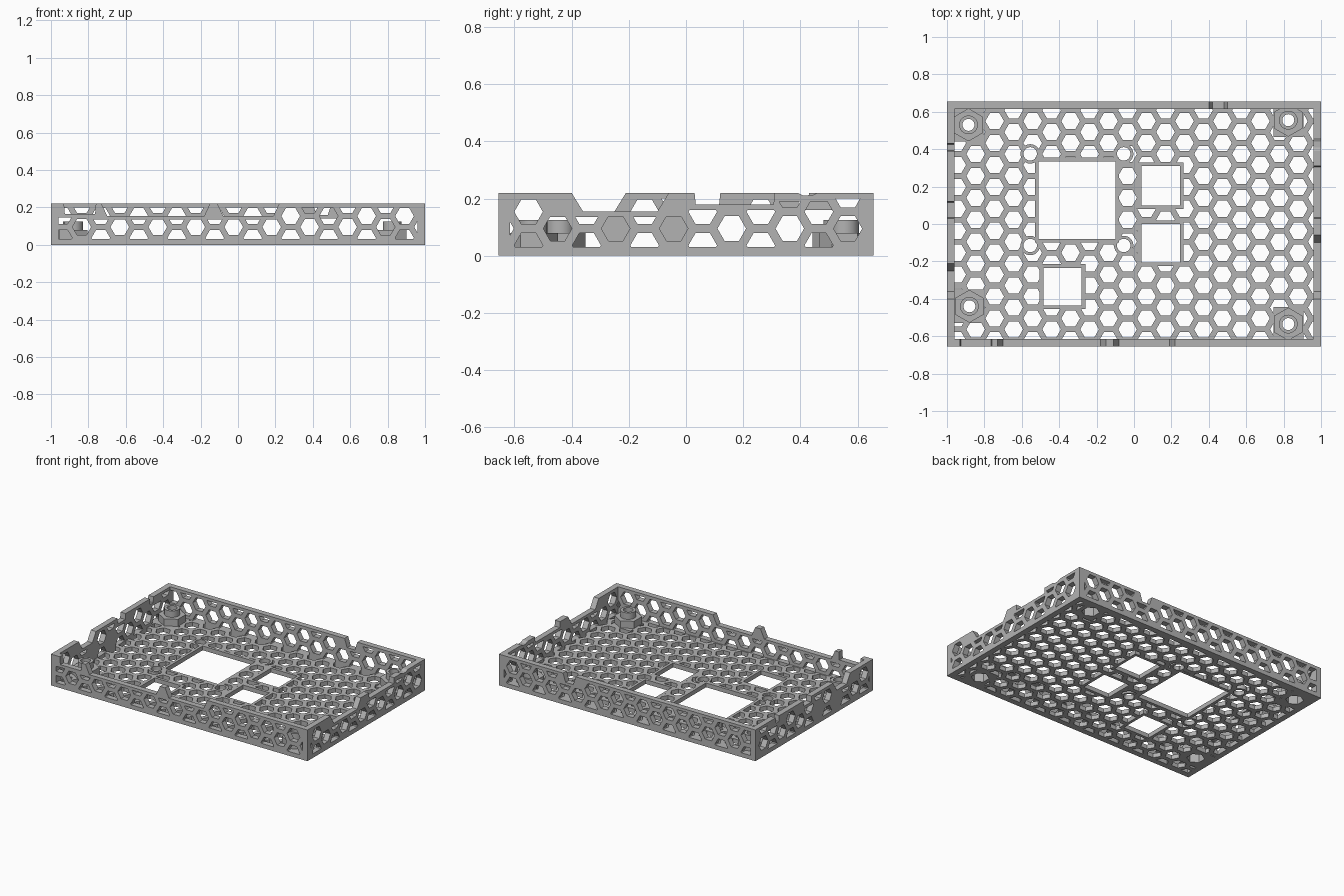
import bpy, bmesh
from math import cos, sin, pi
from mathutils import Vector

if "Cube" in bpy.data.objects:
    bpy.data.objects.remove(bpy.data.objects["Cube"])

# One grey plastic material
grey = bpy.data.materials.new("grey plastic")
grey.use_nodes = True
GREY = (0.45, 0.45, 0.45, 1)
grey.diffuse_color = GREY
grey.node_tree.nodes["Principled BSDF"].inputs["Base Color"].default_value = GREY

STEP = 0.1015           # distance between hole columns
PITCH = STEP * 2 / 3 ** 0.5
HOLE = 0.05             # hole radius
W, D, T, H, FLOOR = 1.0, 0.655, 0.04, 0.22, 0.03


def flat(u, v, w):
    return Vector((u, v, w))


def along_x(u, v, w):
    return Vector((u, w, v))


def along_y(u, v, w):
    return Vector((w, u, v))


def prisms(name, outlines, low, high, place=flat):
    """Extrude a list of 2D outlines into one object."""
    bm = bmesh.new()
    for pts in outlines:
        a = [bm.verts.new(place(u, v, low)) for u, v in pts]
        b = [bm.verts.new(place(u, v, high)) for u, v in pts]
        bm.faces.new(a)
        bm.faces.new(b[::-1])
        for i in range(len(a)):
            j = (i + 1) % len(a)
            bm.faces.new((a[j], a[i], b[i], b[j]))
    bmesh.ops.recalc_face_normals(bm, faces=bm.faces)
    mesh = bpy.data.meshes.new(name)
    bm.to_mesh(mesh)
    bm.free()
    mesh.materials.append(grey)
    ob = bpy.data.objects.new(name, mesh)
    bpy.context.collection.objects.link(ob)
    return ob


def cut(ob, cutter):
    """Subtract a cutter, apply it and throw the cutter away."""
    cutter.hide_render = True
    mod = ob.modifiers.new("cut", "BOOLEAN")
    mod.operation, mod.solver, mod.object = "DIFFERENCE", "EXACT", cutter
    bpy.context.view_layer.objects.active = ob
    bpy.ops.object.modifier_apply(modifier=mod.name)
    bpy.data.objects.remove(cutter)


def ngon(x, y, r, n=6, turn=0.0):
    return [(x + r * cos(turn + 2 * pi * i / n), y + r * sin(turn + 2 * pi * i / n)) for i in range(n)]


def rect(x0, x1, y0, y1):
    return [(x0, y0), (x1, y0), (x1, y1), (x0, y1)]


def clip(pts, x0, x1, y0, y1):
    """Trim a convex outline to a rectangle."""
    for axis, limit, sign in ((0, x0, 1), (0, x1, -1), (1, y0, 1), (1, y1, -1)):
        out = []
        for i, p in enumerate(pts):
            q = pts[i - 1]
            dp, dq = sign * (p[axis] - limit), sign * (q[axis] - limit)
            if (dp > 0) != (dq > 0):
                t = dq / (dq - dp)
                out.append((q[0] + t * (p[0] - q[0]), q[1] + t * (p[1] - q[1])))
            if dp > 0:
                out.append(p)
        pts = out
    return pts


def honeycomb(x0, x1, y0, y1, cx, cy, top=None):
    """Hexagons of a staggered grid, trimmed to a rectangle or a top line."""
    holes = []
    for i in range(-25, 26):
        for j in range(-14, 15):
            x, y = cx + i * STEP, cy + (j + (i % 2) / 2) * PITCH
            limit = y1
            if top:
                limit = min(top(x + k * HOLE) for k in (-1, -0.5, 0, 0.5, 1)) - 0.02
            pts = clip(ngon(x, y, HOLE), x0, x1, y0, limit)
            if len(pts) > 2:
                us, vs = [p[0] for p in pts], [p[1] for p in pts]
                if max(us) - min(us) > 0.012 and max(vs) - min(vs) > 0.012:
                    holes.append(pts)
    return holes


def wall(name, half, low, high, place, notches, phase, solid=None):
    """Perforated wall; notches are (start, end, height, chamfer)."""
    line = [(-half, H)]
    for a, b, z, c in notches:
        line += [(a, H), (a + c, z), (b - c, z), (b, H)]
    line.append((half, H))

    def top(u):
        for a, b, z, c in notches:
            if a < u < b:
                return z
        return H

    ob = prisms(name, [[(half, 0), (-half, 0)] + line], low, high, place)
    reach = half - (T if half == W else 0)
    holes = honeycomb(-reach, reach, FLOOR, H, phase, 0.095, top)
    if solid:
        a, b, z0, z1 = solid
        holes = [h for h in holes if not (a < h[0][0] < b and z0 < sum(p[1] for p in h) / len(h) < z1)]
    cut(ob, prisms("wall_cutter", holes, low - 0.02, high + 0.02, place))
    return ob


# Walls
wall("front_wall", W, -D, -D + T, along_x,
     [(-0.93, -0.76, 0.165, 0.004), (-0.73, -0.15, 0.155, 0.03), (-0.11, 0.22, 0.155, 0.03)], 0.18)
wall("back_wall", W, D - T, D, along_x, [(0.40, 0.50, 0.16, 0.02)], 0.18)
wall("left_wall", D - T, W - T, W, along_y,
     [(-0.40, -0.06, 0.155, 0.04), (0.03, 0.31, 0.18, 0.004), (0.39, 0.46, 0.21, 0.02)], 0.16)
wall("right_wall", D - T, -W, -W + T, along_y,
     [(-0.40, -0.21, 0.155, 0.04), (0.03, 0.12, 0.18, 0.004), (0.39, 0.43, 0.18, 0.004)], 0.16,
     (-0.25, 0.1, 0.08, 0.11))

# Floor with honeycomb
fx, fy = W - T, D - T
floor = prisms("floor", [rect(-fx, fx, -fy, fy)], 0, FLOOR)
cut(floor, prisms("floor_cutter", honeycomb(-fx, fx, -fy, fy, 0.27, 0.55), -0.1, 0.1))

# Rectangular openings with narrow frames
openings = [(-0.51, -0.10, -0.08, 0.335), (0.04, 0.245, 0.10, 0.31),
            (0.04, 0.245, -0.205, 0.0), (-0.485, -0.28, -0.435, -0.235)]
cut(floor, prisms("opening_cutter", [rect(*o) for o in openings], -0.1, 0.1))
for n, (x0, x1, y0, y1) in enumerate(openings):
    m = 0.02
    frame = prisms(f"opening_frame_{n + 1}", [rect(x0 - m, x1 + m, y0 - m, y1 + m)], 0, FLOOR)
    cut(frame, prisms("frame_cutter", [rect(x0, x1, y0, y1)], -0.1, 0.1))

# Screw rings around the large opening
rings = [(x, y) for x in (-0.555, -0.055) for y in (-0.115, 0.375)]
cut(floor, prisms("ring_cutter", [ngon(x, y, 0.045, 24) for x, y in rings], -0.1, 0.1))
for n, (x, y) in enumerate(rings):
    ring = prisms(f"screw_ring_{n + 1}", [ngon(x, y, 0.052, 24)], 0, FLOOR)
    cut(ring, prisms("screw_cutter", [ngon(x, y, 0.036, 24)], -0.1, 0.1))

# Corner standoffs: pad, hexagonal base with nut pocket, round collar
posts = [(-0.885, 0.53), (0.825, 0.555), (-0.88, -0.44), (0.825, -0.535)]
cut(floor, prisms("pocket_cutter", [ngon(x, y, 0.058, 6, pi / 6) for x, y in posts], -0.1, 0.1))
for n, (x, y) in enumerate(posts):
    pad = clip(rect(x - 0.08, x + 0.08, y - 0.09, y + 0.09), -fx, fx, -fy, fy)
    pad = prisms(f"standoff_pad_{n + 1}", [pad], 0, FLOOR)
    base = clip(ngon(x, y, 0.088, 6, pi / 6), -fx, fx, -fy, fy)
    base = prisms(f"standoff_base_{n + 1}", [base], FLOOR, 0.08)
    collar = prisms(f"standoff_collar_{n + 1}", [ngon(x, y, 0.05, 32)], 0.08, 0.125)
    for part in (pad, base):
        cut(part, prisms("nut_cutter", [ngon(x, y, 0.058, 6, pi / 6)], -0.1, 0.06))
    for part in (base, collar):
        cut(part, prisms("bore_cutter", [ngon(x, y, 0.032, 32)], -0.1, 0.3))
    bpy.ops.object.select_all(action="DESELECT")
    collar.select_set(True)
    bpy.context.view_layer.objects.active = collar
    bpy.ops.object.shade_smooth_by_angle()
